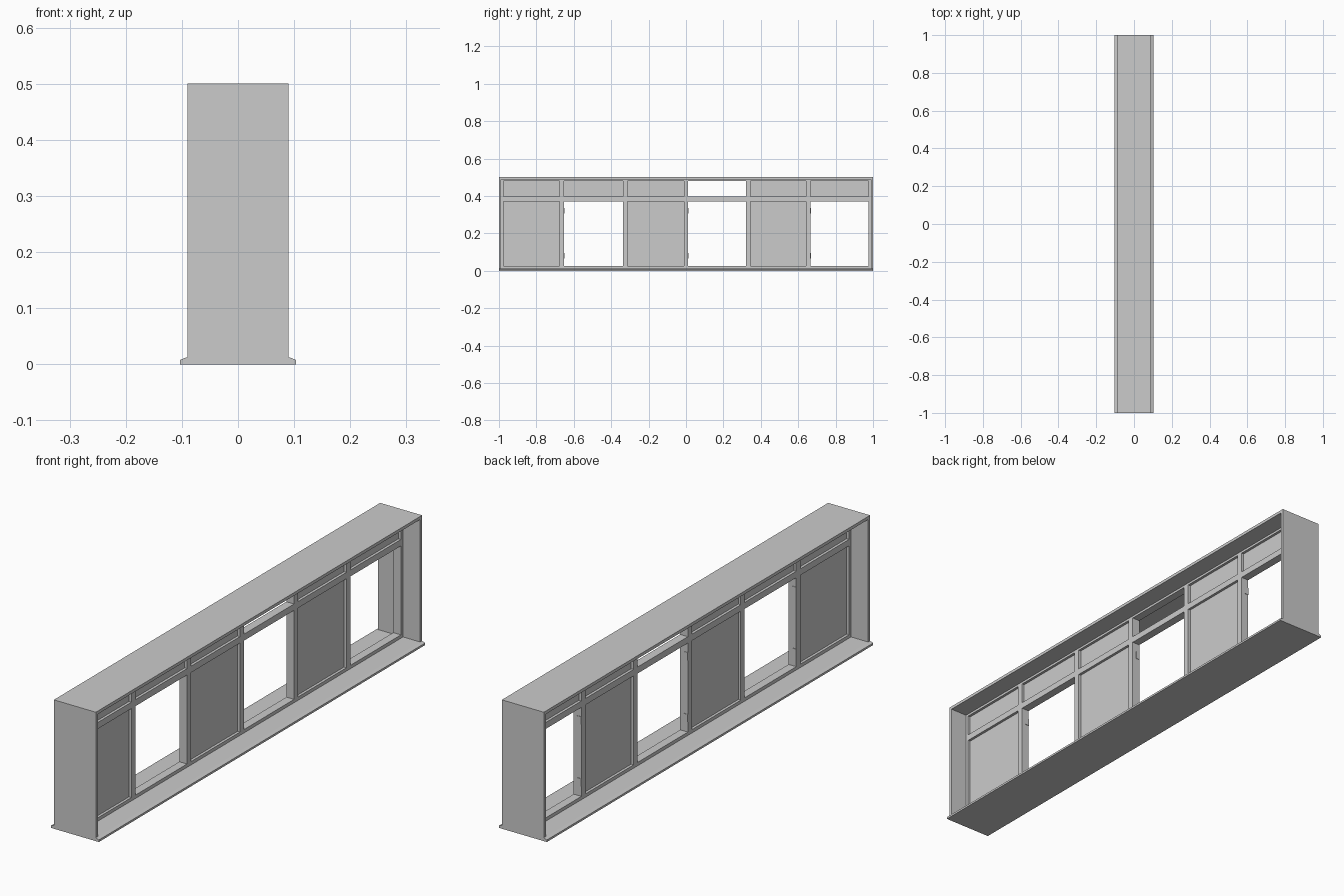
import bpy, bmesh

if "Cube" in bpy.data.objects:
    bpy.data.objects.remove(bpy.data.objects["Cube"])


def make(name, verts, faces):
    mesh = bpy.data.meshes.new(name)
    mesh.from_pydata(verts, [], faces)
    bm = bmesh.new()
    bm.from_mesh(mesh)
    bmesh.ops.recalc_face_normals(bm, faces=bm.faces)
    bm.to_mesh(mesh)
    bm.free()
    obj = bpy.data.objects.new(name, mesh)
    bpy.context.collection.objects.link(obj)
    return obj


def extrude_y(name, profile, y0, y1):
    n = len(profile)
    verts = [(x, y, z) for y in (y0, y1) for x, z in profile]
    faces = [tuple(range(n)), tuple(range(n, 2 * n))]
    faces += [(i, (i + 1) % n, n + (i + 1) % n, n + i) for i in range(n)]
    return make(name, verts, faces)


def box(name, x, y, z):
    return extrude_y(name, [(x[0], z[0]), (x[1], z[0]), (x[1], z[1]), (x[0], z[1])], *y)


def centred(name, half_depth, y, z):
    return box(name, (-half_depth, half_depth), y, z)


WALL, FRAME, PANEL = 0.09, 0.0165, 0.006
LINING = 0.012
TOP = 0.5

# Sill with sloping lips on both sides
extrude_y("sill", [(-0.103, 0), (0.103, 0), (0.103, 0.008), (0.09, 0.013),
                   (-0.09, 0.013), (-0.103, 0.008)], -1, 1)

# Deep outer lining
centred("top_lining", WALL, (-1, 1), (TOP - LINING, TOP))
centred("left_lining", WALL, (-1, -1 + LINING), (0.013, TOP - LINING))
centred("right_lining", WALL, (1 - LINING, 1), (0.013, TOP - LINING))

# Clear opening of each bay, from left to right
bays = [(-0.976, -0.677), (-0.652, -0.336), (-0.312, -0.012),
        (0.012, 0.32), (0.345, 0.641), (0.665, 0.975)]
LOWER, UPPER = (0.026, 0.371), (0.396, 0.479)

# Window frame: posts running full height, rails between them
edges = [-1 + LINING] + [y for bay in bays for y in bay] + [1 - LINING]
for i in range(0, len(edges), 2):
    centred("frame_post", FRAME, (edges[i], edges[i + 1]), (0.013, TOP - LINING))
for bay in bays:
    centred("bottom_rail", FRAME, bay, (0.013, LOWER[0]))
    centred("transom", FRAME, bay, (LOWER[1], UPPER[0]))
    centred("top_rail", FRAME, bay, (UPPER[1], TOP - LINING))

# Recessed panels, and hinge plates in the open bays
for i, bay in enumerate(bays):
    if i != 3:
        centred("upper_panel", PANEL, bay, UPPER)
    if i % 2 == 0:
        centred("lower_panel", PANEL, bay, LOWER)
    else:
        for z in (0.08, 0.32):
            box("hinge", (-0.017, 0.0), (bay[0], bay[0] + 0.002), (z - 0.015, z + 0.015))
